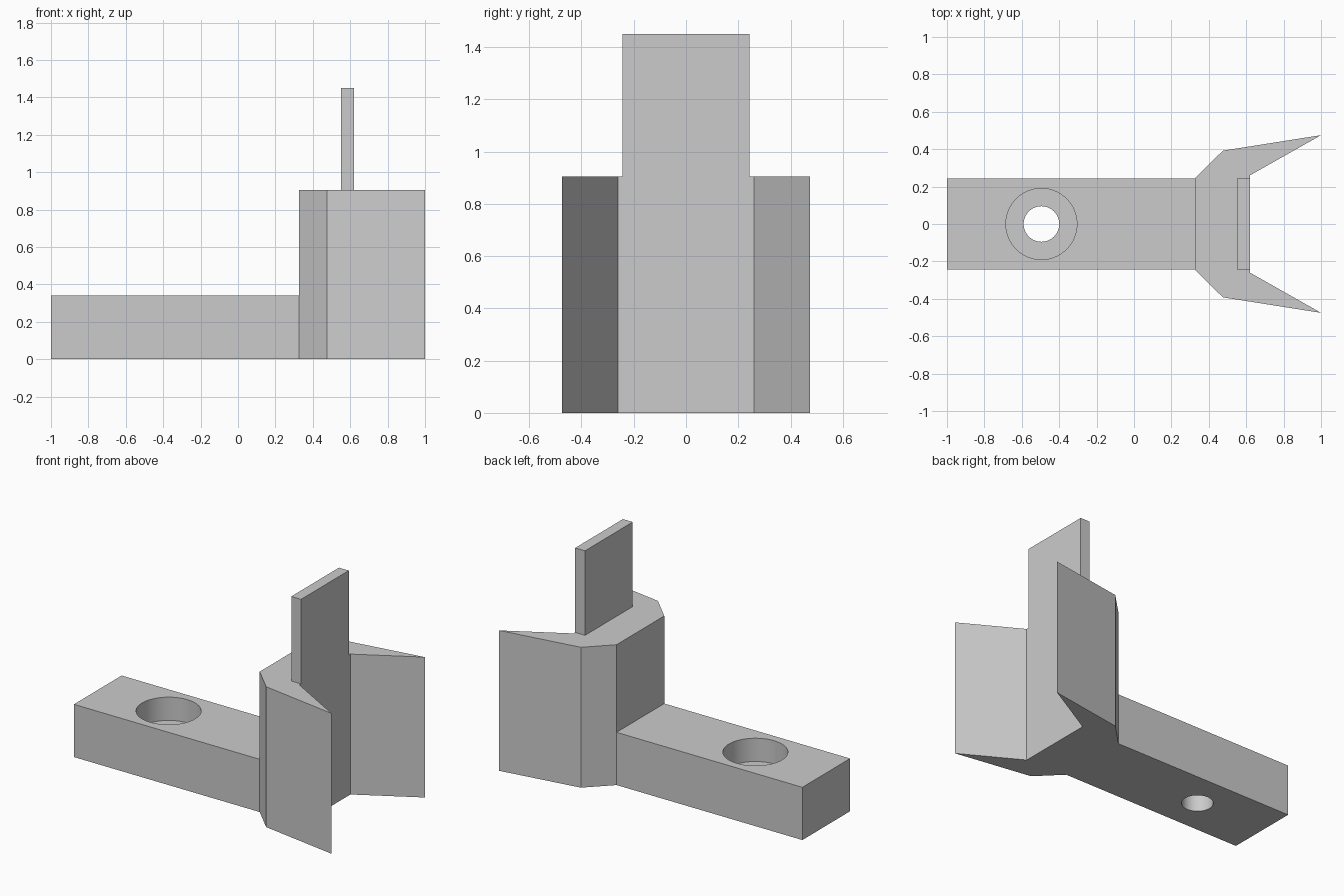
import bpy, bmesh, math

cube = bpy.data.objects.get("Cube")
if cube:
    bpy.data.objects.remove(cube, do_unlink=True)

grey = bpy.data.materials.new("plain_grey")
grey.use_nodes = True
grey.diffuse_color = (0.6, 0.6, 0.6, 1)
for node in grey.node_tree.nodes:
    if node.type == 'BSDF_PRINCIPLED':
        node.inputs["Base Color"].default_value = (0.6, 0.6, 0.6, 1)


def prism(name, outline, z0, z1):
    """Extrude a flat outline upwards from z0 to z1."""
    bm = bmesh.new()
    base = bm.faces.new([bm.verts.new((x, y, z0)) for x, y in outline])
    top = bmesh.ops.extrude_face_region(bm, geom=[base])["geom"]
    bmesh.ops.translate(bm, vec=(0, 0, z1 - z0),
                        verts=[v for v in top if isinstance(v, bmesh.types.BMVert)])
    bmesh.ops.recalc_face_normals(bm, faces=bm.faces)
    mesh = bpy.data.meshes.new(name)
    bm.to_mesh(mesh)
    bm.free()
    mesh.materials.append(grey)
    obj = bpy.data.objects.new(name, mesh)
    bpy.context.collection.objects.link(obj)
    return obj


def mirrored(half):
    """Close a half outline by mirroring it across y = 0."""
    return half + [(x, -y) for x, y in reversed(half)]


def circle(x, radius, sides=64):
    return [(x + radius * math.cos(math.tau * i / sides),
             radius * math.sin(math.tau * i / sides)) for i in range(sides)]


def combine(target, tool, operation):
    """Fuse or cut with a helper solid, then discard the helper."""
    tool.hide_render = True
    mod = target.modifiers.new(tool.name, 'BOOLEAN')
    mod.operation = operation
    mod.solver = 'EXACT'
    mod.object = tool
    bpy.context.view_layer.objects.active = target
    bpy.ops.object.modifier_apply(modifier=mod.name)
    bpy.data.objects.remove(tool, do_unlink=True)


# Forked jaw: flared block with a V-shaped mouth
JAW = [(0.325, 0.243), (0.475, 0.392), (1.0, 0.475), (0.62, 0.26)]
bracket = prism("forked_bracket", mirrored(JAW), 0, 0.905)

# Mounting bar and upright tab, fused into the jaw
bar = prism("mounting_bar", mirrored([(-1, 0.243), (0.45, 0.243)]), 0, 0.34)
tab = prism("upright_tab", mirrored([(0.55, 0.243), (0.62, 0.243)]), 0.6, 1.45)
combine(bracket, bar, 'UNION')
combine(bracket, tab, 'UNION')

# Counterbored screw hole
HOLE_X = -0.495
combine(bracket, prism("counterbore", circle(HOLE_X, 0.19), 0.19, 0.5), 'DIFFERENCE')
combine(bracket, prism("screw_hole", circle(HOLE_X, 0.095), -0.1, 0.5), 'DIFFERENCE')

# Merge the coplanar seams and smooth only the hole walls
bm = bmesh.new()
bm.from_mesh(bracket.data)
bmesh.ops.remove_doubles(bm, verts=bm.verts, dist=0.0005)
bm.to_mesh(bracket.data)
bm.free()
bpy.ops.object.select_all(action='DESELECT')
bracket.select_set(True)
bpy.context.view_layer.objects.active = bracket
bpy.ops.object.shade_smooth_by_angle(angle=math.radians(20))
